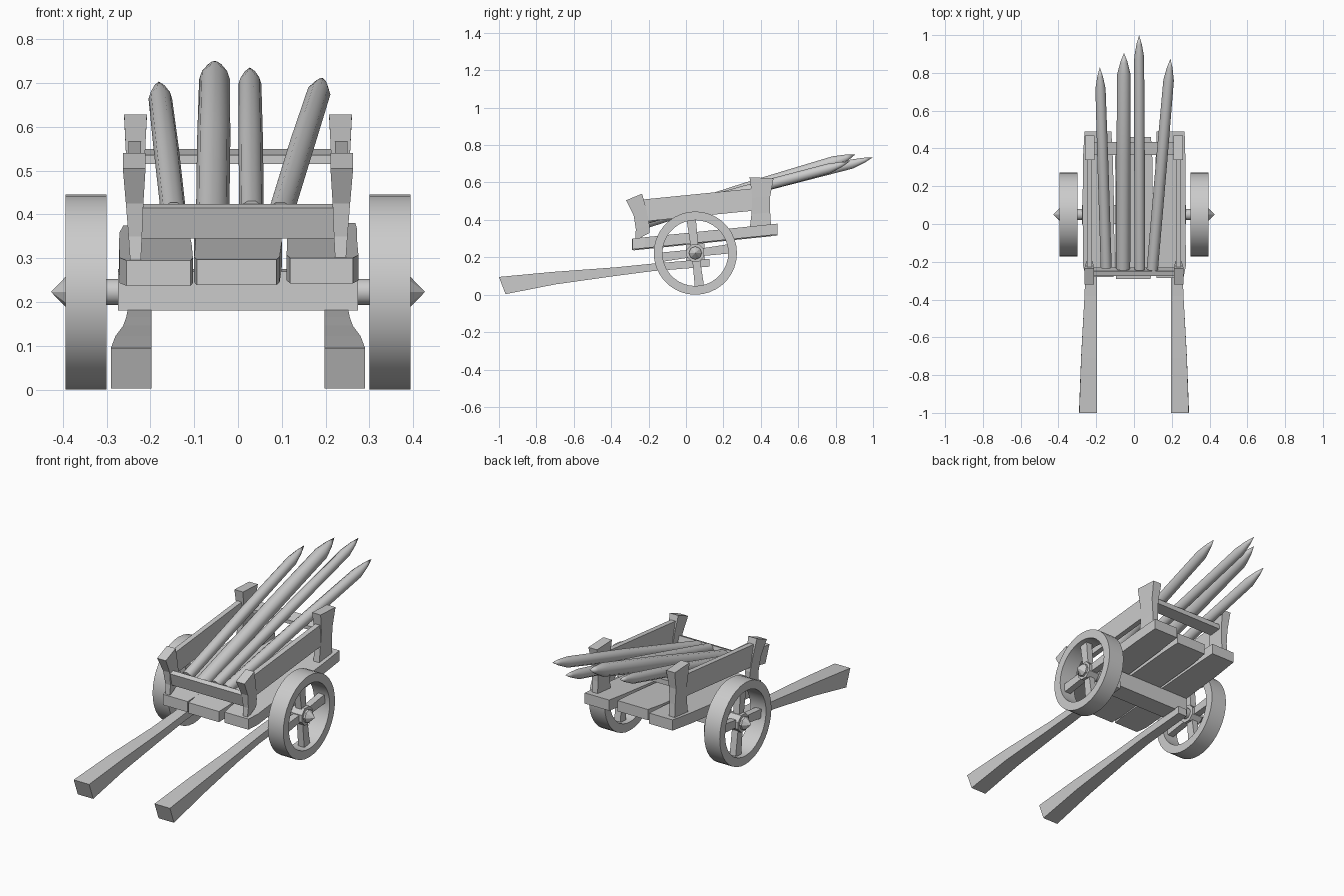
import bpy, bmesh, math
from mathutils import Vector

if "Cube" in bpy.data.objects:
    bpy.data.objects.remove(bpy.data.objects["Cube"])


def loft(name, rings, closed=False, mirror=False, smooth=False):
    """Skin a list of equal-length point rings; cap the ends unless closed."""
    bm = bmesh.new()
    vs = [[bm.verts.new(p) for p in r] for r in rings]
    n = len(vs[0])
    pairs = list(zip(vs, vs[1:])) + ([(vs[-1], vs[0])] if closed else [])
    for a, b in pairs:
        for i in range(n):
            j = (i + 1) % n
            bm.faces.new((a[i], a[j], b[j], b[i]))
    if not closed:
        bm.faces.new(vs[0])
        bm.faces.new(vs[-1])
    bmesh.ops.remove_doubles(bm, verts=bm.verts, dist=1e-5)
    bmesh.ops.recalc_face_normals(bm, faces=bm.faces)
    me = bpy.data.meshes.new(name)
    bm.to_mesh(me)
    bm.free()
    ob = bpy.data.objects.new(name, me)
    bpy.context.collection.objects.link(ob)
    if mirror:
        m = ob.modifiers.new("Mirror", 'MIRROR')
        m.use_mirror_merge = False
    if smooth:
        bpy.ops.object.select_all(action='DESELECT')
        ob.select_set(True)
        bpy.context.view_layer.objects.active = ob
        bpy.ops.object.shade_smooth_by_angle(angle=math.radians(40))
    return ob


def rect(x0, x1, back, front):
    """Four corners spanning x0..x1 between two (y, z) points."""
    return [(x0, *back), (x1, *back), (x1, *front), (x0, *front)]


def circle_x(x, r, n, y=0.05, z=0.223, turn=0.0):
    return [(x, y + r * math.cos(turn + math.tau * i / n),
             z + r * math.sin(turn + math.tau * i / n)) for i in range(n)]


# Bed planks: (y, x0, x1) sections along the sloping bed
planks = {
    "plank_left": (0.0, [(-0.28, -0.255, -0.108), (-0.22, -0.27, -0.103), (0.1, -0.272, -0.106),
                         (0.35, -0.27, -0.112), (0.49, -0.262, -0.12)]),
    "plank_middle": (0.003, [(-0.29, -0.094, 0.088), (-0.23, -0.1, 0.095), (0.1, -0.097, 0.1),
                             (0.35, -0.1, 0.097), (0.46, -0.092, 0.09)]),
    "plank_right": (0.006, [(-0.285, 0.119, 0.262), (-0.22, 0.111, 0.275), (0.1, 0.112, 0.272),
                            (0.35, 0.115, 0.272), (0.49, 0.12, 0.268)]),
}
for name, (lift, secs) in planks.items():
    rings = []
    for y, x0, x1 in secs:
        zm = 0.265 + lift + (y + 0.29) * 0.1026
        rings.append(rect(x0, x1, (y, zm - 0.029), (y, zm + 0.029)))
    loft(name, rings)

# Handles: flared grip ends, running under the bed
handle = [((-0.965, 0.003), (-1.0, 0.095), 0.29), ((-0.7, 0.055), (-0.71, 0.122), 0.28),
          ((-0.38, 0.1), (-0.38, 0.146), 0.262), ((-0.18, 0.126), (-0.18, 0.166), 0.255),
          ((0.125, 0.15), (0.125, 0.192), 0.25)]
loft("handle", [rect(0.197, w, lo, hi) for lo, hi, w in handle], mirror=True)

# Curved corner posts: outer edge point, inner edge point, x range
front = [((-0.272, 0.29), (-0.195, 0.33), 0.222, 0.246), ((-0.268, 0.35), (-0.195, 0.37), 0.219, 0.25),
         ((-0.28, 0.425), (-0.21, 0.45), 0.216, 0.256), ((-0.32, 0.505), (-0.235, 0.54), 0.211, 0.263)]
rear = [((0.34, 0.35), (0.455, 0.36), 0.214, 0.25), ((0.35, 0.43), (0.45, 0.44), 0.216, 0.25),
        ((0.354, 0.52), (0.45, 0.525), 0.213, 0.255), ((0.34, 0.628), (0.468, 0.622), 0.208, 0.26)]
for name, prof in (("front_post", front), ("rear_post", rear)):
    loft(name, [rect(x0, x1, a, b) for a, b, x0, x1 in prof], mirror=True)

# Side boards and the two cross boards
loft("side_board", [rect(0.222, 0.25, (-0.24, 0.39), (-0.25, 0.507)),
                    rect(0.222, 0.25, (0.4, 0.453), (0.4, 0.572))], mirror=True)
loft("front_cross_board", [[(x, -0.255, 0.345), (x, -0.275, 0.415), (x, -0.25, 0.424), (x, -0.23, 0.353)]
                           for x in (-0.225, 0.225)])
loft("rear_cross_board", [[(x, 0.365, 0.515), (x, 0.435, 0.522), (x, 0.435, 0.549), (x, 0.365, 0.535)]
                          for x in (-0.225, 0.225)])

# Axle beam and axle
loft("axle_beam", [[(x, 0.0, 0.18), (x, 0.1, 0.185), (x, 0.1, 0.275), (x, 0.0, 0.27)] for x in (-0.274, 0.274)])
loft("axle", [circle_x(x, 0.03, 12) for x in (-0.34, 0.34)], smooth=True)

# Wheels: rim, spokes, hub and pointed cap
SEG = 36
rim = []
for i in range(SEG):
    a = math.tau * i / SEG
    rim.append([(x, 0.05 + r * math.cos(a), 0.2225 + r * math.sin(a))
                for x, r in ((0.3, 0.176), (0.394, 0.176), (0.394, 0.2225), (0.3, 0.2225))])
loft("wheel_rim", rim, closed=True, mirror=True, smooth=True)
for k in range(4):
    a = math.radians(7 + 90 * k)
    d, t = Vector((0, math.cos(a), math.sin(a))), Vector((0, -math.sin(a), math.cos(a)))
    c = Vector((0, 0.05, 0.223))
    rings = []
    for r, w in ((0.02, 0.02), (0.185, 0.025)):
        rings.append([c + d * r + t * w * s + Vector((x, 0, 0))
                      for s, x in ((-1, 0.33), (1, 0.33), (1, 0.366), (-1, 0.366))])
    loft("spoke", rings, mirror=True)
loft("wheel_hub", [circle_x(x, 0.05, 8, turn=math.pi / 8) for x in (0.315, 0.382)], mirror=True)
loft("hub_cap", [circle_x(0.37, 0.035, 8), circle_x(0.393, 0.035, 8), circle_x(0.427, 0.0, 8)], mirror=True)

# Sharpened stakes leaning over the rear board: butt, tip, radius
stakes = [((-0.147, -0.23, 0.4), (-0.181, 0.83, 0.703), 0.029),
          ((-0.058, -0.235, 0.385), (-0.053, 0.905, 0.75), 0.038),
          ((0.031, -0.24, 0.405), (0.027, 1.0, 0.735), 0.028),
          ((0.097, -0.24, 0.4), (0.193, 0.875, 0.712), 0.03)]
for p, q, r in stakes:
    p, q = Vector(p), Vector(q)
    d = (q - p).normalized()
    u = d.cross(Vector((0, 0, 1))).normalized()
    v = u.cross(d)
    rings = []
    for c, rad in ((p, r), (p.lerp(q, 0.5), r), (q - d * 0.12 - v * 0.006, r * 0.93),
                   (q - d * 0.05 - v * 0.003, r * 0.5), (q, 0.0)):
        rings.append([c + (u * math.cos(a) + v * math.sin(a)) * rad
                      for a in (math.tau * i / 10 for i in range(10))])
    loft("stake", rings, smooth=True)
